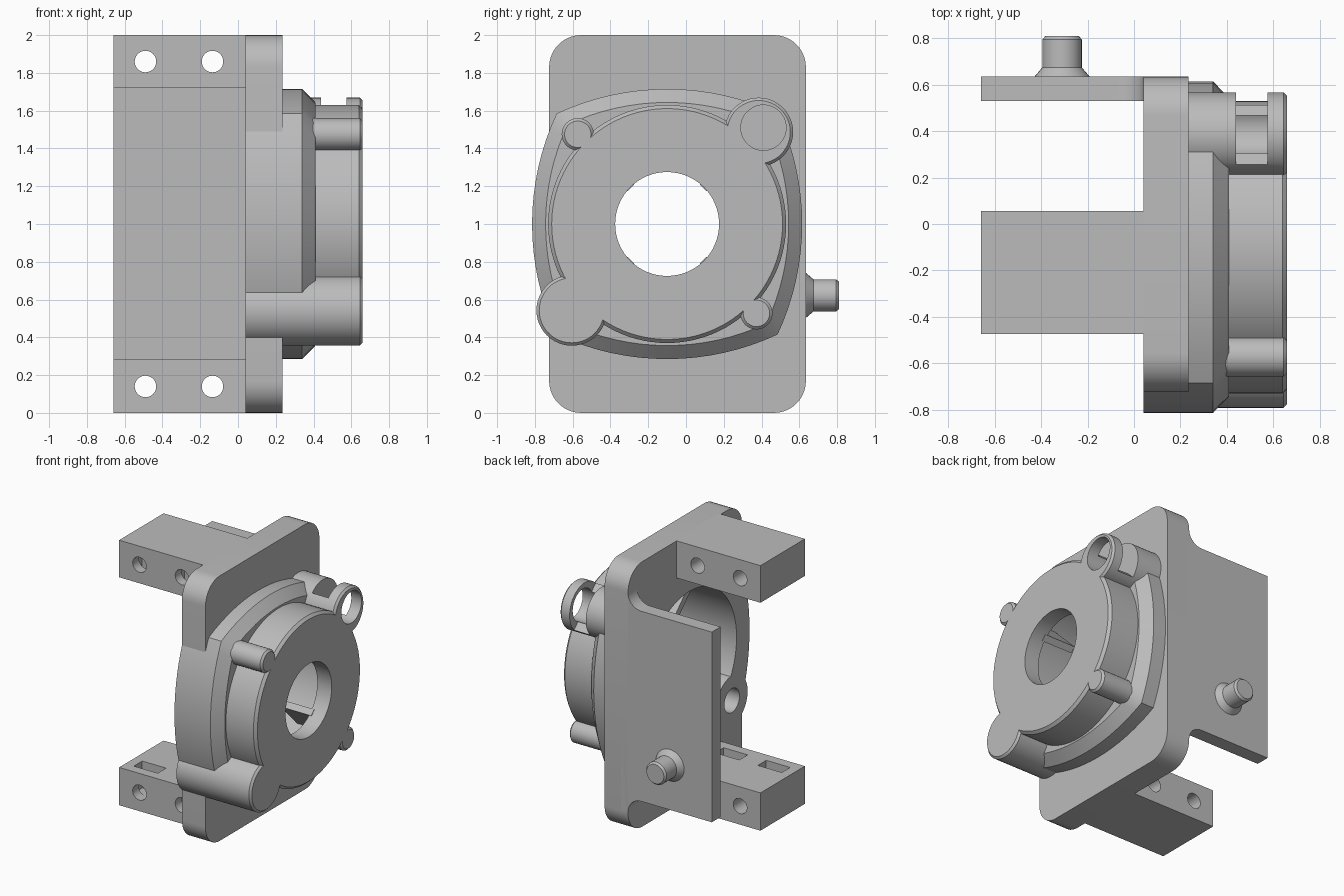
import bpy, bmesh, math
from mathutils import Vector

cube = bpy.data.objects.get("Cube")
if cube:
    bpy.data.objects.remove(cube, do_unlink=True)

grey = bpy.data.materials.new("plain_grey")
grey.use_nodes = True
grey.diffuse_color = (0.5, 0.5, 0.5, 1)
grey.node_tree.nodes["Principled BSDF"].inputs["Base Color"].default_value = (0.5, 0.5, 0.5, 1)

MAP = {"x": lambda a, u, v: (a, u, v),
       "y": lambda a, u, v: (u, a, v),
       "z": lambda a, u, v: (u, v, a)}


def loft(name, outline, stations, axis="x", centre=(0, 0)):
    """Stack a scaled outline at each (position, scale) along an axis."""
    bm = bmesh.new()
    rings = [[bm.verts.new(MAP[axis](a, centre[0] + u * s, centre[1] + v * s))
              for u, v in outline] for a, s in stations]
    n = len(outline)
    for lo, hi in zip(rings, rings[1:]):
        for i in range(n):
            j = (i + 1) % n
            bm.faces.new((lo[i], lo[j], hi[j], hi[i]))
    bm.faces.new(rings[0])
    bm.faces.new(rings[-1])
    bmesh.ops.recalc_face_normals(bm, faces=bm.faces)
    mesh = bpy.data.meshes.new(name)
    bm.to_mesh(mesh)
    bm.free()
    mesh.materials.append(grey)
    ob = bpy.data.objects.new(name, mesh)
    bpy.context.collection.objects.link(ob)
    return ob


def arc(cu, cv, r, start, end, n=10):
    return [(cu + r * math.cos(math.radians(start + (end - start) * i / n)),
             cv + r * math.sin(math.radians(start + (end - start) * i / n)))
            for i in range(n + 1)]


def circle(r, n=64):
    return arc(0, 0, r, 0, 360, n)[:-1]


def box(name, lo, hi):
    outline = [(lo[1], lo[2]), (hi[1], lo[2]), (hi[1], hi[2]), (lo[1], hi[2])]
    return loft(name, outline, [(lo[0], 1), (hi[0], 1)])


def cut(target, *cutters):
    for c in cutters:
        c.hide_render = True
        mod = target.modifiers.new("cut", "BOOLEAN")
        mod.operation, mod.solver, mod.object = "DIFFERENCE", "EXACT", c
        bpy.context.view_layer.objects.active = target
        bpy.ops.object.modifier_apply(modifier=mod.name)


HUB = (-0.1, 1.0)
BACK, FACE, END = 0.04, 0.235, 0.66
parts, cutters = [], []

# Mounting plate with rounded corners
hy, hz, r = 0.68, 1.0, 0.17
outline = []
for k, (sy, sz) in enumerate([(1, 1), (-1, 1), (-1, -1), (1, -1)]):
    outline += arc(sy * (hy - r), sz * (hz - r), r, 90 * k, 90 * k + 90)
plate = loft("mounting_plate", outline, [(BACK, 1), (FACE, 1)], centre=(-0.045, 1))

# Bulged square flange with a chamfered rim
mid, corner = 0.715, 0.585
sag = mid - corner
big = (corner ** 2 + sag ** 2) / (2 * sag)
half = math.degrees(math.asin(corner / big))
outline = []
for k in range(4):
    a = math.radians(90 * k)
    d = mid - big
    outline += arc(d * math.cos(a), d * math.sin(a), big, 90 * k - half, 90 * k + half, 16)[:-1]
flange = loft("flange", outline, [(BACK, 1), (0.34, 1), (0.41, 0.9)], centre=HUB)

# Round cover
cover = loft("cover", circle(0.63, 96), [(0.2, 1), (END - 0.02, 1), (END, 0.97)], centre=HUB)

# Hollow inside and shaft hole
cavity = loft("cavity_cutter", circle(0.56, 96), [(0, 1), (0.54, 1)], centre=HUB)
bore = loft("bore_cutter", circle(0.275), [(-0.1, 1), (0.8, 1)], centre=HUB)
cutters += [cavity, bore]
cut(plate, cavity)
cut(flange, cavity)
cut(cover, cavity, bore)
parts += [plate, flange, cover]

# Screw lugs around the cover
LUGS = {"front_upper_lug": (-0.573, 1.475, 0.085, 0.25),
        "back_lower_lug": (0.373, 0.527, 0.085, 0.25),
        "front_lower_lug": (-0.605, 0.543, 0.187, BACK),
        "back_upper_lug": (0.385, 1.487, 0.182, BACK)}
lugs = {}
for name, (y, z, rad, x0) in LUGS.items():
    lugs[name] = loft(name, circle(rad, 48),
                      [(x0, 1), (END - 0.015, 1), (END, 1 - 0.015 / rad)], centre=(y, z))
    parts.append(lugs[name])

# Cable pocket in the upper lug, with a gap behind its end ring
pocket = loft("pocket_cutter", circle(0.12, 48), [(0.44, 1), (0.8, 1)], centre=(0.41, 1.51))
gap = loft("gap_cutter", [(0.14, -0.14), (0.4, 0.12), (0.12, 0.4), (-0.14, 0.14)],
           [(0.44, 1), (0.575, 1)], centre=(0.385, 1.487))
cut(lugs["back_upper_lug"], pocket, gap)
cut(cover, pocket)
lug_hole = loft("lug_hole_cutter", circle(0.09, 32), [(0, 1), (0.5, 1)], centre=(-0.605, 0.543))
cut(lugs["front_lower_lug"], lug_hole)
cut(flange, lug_hole)
cut(plate, lug_hole)
cutters += [pocket, gap, lug_hole]

# Diagonal ribs inside the cover
for k in range(4):
    a = math.radians(45 + 90 * k)
    out, side = Vector((math.cos(a), math.sin(a))), Vector((-math.sin(a), math.cos(a))) * 0.025
    quad = [tuple(out * d + side * s) for d, s in [(0.27, -1), (0.58, -1), (0.58, 1), (0.27, 1)]]
    parts.append(loft("inner_rib", quad, [(0.3, 1), (0.56, 1)], centre=HUB))

# Upper and lower arms with cross holes and nut slots
for name, z0, z1 in [("lower_arm", 0, 0.285), ("upper_arm", 1.72, 2)]:
    arm = box(name, (-0.66, -0.475, z0), (0.06, 0.055, z1))
    inner = z1 if z0 == 0 else z0
    zc = 0.14 if z0 == 0 else 1.86
    for x in (-0.49, -0.135):
        hole = loft("hole_cutter", circle(0.057, 32), [(-0.6, 1), (0.2, 1)], "y", (x, zc))
        lo, hi = sorted((inner + (zc - inner) * 1.4, inner - (zc - inner) * 0.2))
        slot = box("slot_cutter", (x - 0.1, -0.4, lo), (x + 0.1, -0.3, hi))
        cut(arm, hole, slot)
        cutters += [hole, slot]
    parts.append(arm)

# Side plate flaring into the mounting plate
f = 0.11
outline = [(-0.66, 0.285), (BACK - f, 0.285)]
outline += arc(BACK - f, 0.285 - f, f, 90, 0)
outline += [(0.1, 0.285 - f), (0.1, 1.72 + f)]
outline += arc(BACK - f, 1.72 + f, f, 0, -90)
outline += [(-0.66, 1.72)]
parts.append(loft("side_plate", outline, [(0.53, 1), (0.635, 1)], "y"))

# Pin on the side plate
parts.append(loft("side_pin", circle(0.085, 32),
                  [(0.6, 1.4), (0.635, 1.4), (0.675, 1), (0.795, 1), (0.81, 0.85)],
                  "y", (-0.31, 0.622)))

for c in cutters:
    if c.name in bpy.data.objects:
        bpy.data.objects.remove(c, do_unlink=True)

bpy.ops.object.select_all(action="DESELECT")
for p in parts:
    p.select_set(True)
bpy.context.view_layer.objects.active = plate
bpy.ops.object.shade_smooth_by_angle(angle=math.radians(30))
